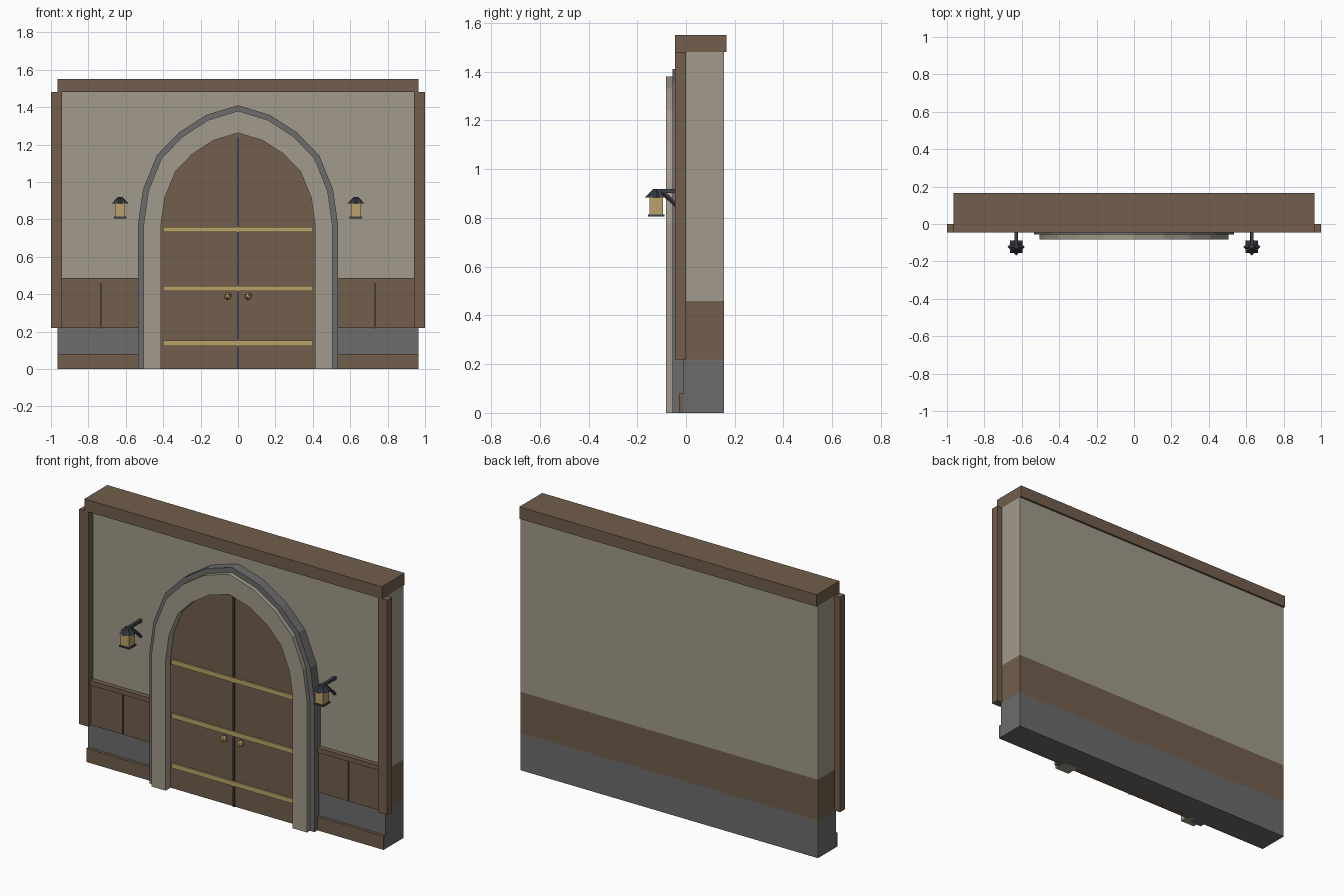
import bpy, bmesh, math
from mathutils import Vector

if "Cube" in bpy.data.objects:
    bpy.data.objects.remove(bpy.data.objects["Cube"])


def material(name, r, g, b):
    """Flat material from 0-255 display values."""
    lin = [((c / 255 + 0.055) / 1.055) ** 2.4 for c in (r, g, b)]
    m = bpy.data.materials.new(name)
    m.diffuse_color = (*lin, 1)
    m.use_nodes = True
    m.node_tree.nodes["Principled BSDF"].inputs["Base Color"].default_value = m.diffuse_color
    return m


WOOD = material("brown_wood", 114, 94, 76)
PLASTER = material("warm_plaster", 161, 155, 139)
STONE = material("grey_stone", 108, 108, 108)
BRASS = material("brass", 186, 162, 106)
IRON = material("dark_iron", 62, 65, 74)


def finish(name, bm, mat):
    bmesh.ops.recalc_face_normals(bm, faces=bm.faces)
    me = bpy.data.meshes.new(name)
    bm.to_mesh(me)
    bm.free()
    me.materials.append(mat)
    ob = bpy.data.objects.new(name, me)
    bpy.context.collection.objects.link(ob)
    return ob


def box(name, mat, x0, x1, y0, y1, z0, z1):
    bm = bmesh.new()
    bmesh.ops.create_cube(bm, size=1)
    for v in bm.verts:
        v.co = ((x0 + x1) / 2 + v.co.x * (x1 - x0),
                (y0 + y1) / 2 + v.co.y * (y1 - y0),
                (z0 + z1) / 2 + v.co.z * (z1 - z0))
    return finish(name, bm, mat)


def sided_box(name, mat, side, x0, x1, *yz):
    a, b = sorted((side * x0, side * x1))
    return box(name, mat, a, b, *yz)


def cone(name, mat, loc, sides, r0, r1, h, turn=0.0, tilt=0.0):
    bm = bmesh.new()
    bmesh.ops.create_cone(bm, cap_ends=True, segments=sides, radius1=r0, radius2=r1, depth=h)
    ob = finish(name, bm, mat)
    ob.location = loc
    ob.rotation_euler = (tilt, 0, turn)
    return ob


# Pointed arch outline: half profile scaled to a half width and apex height
SPRING = 0.77
HALF = [(1, 0), (0.95, 0.295), (0.81, 0.583), (0.59, 0.772), (0.32, 0.918), (0, 1)]


def arch(w, top):
    right = [(w, 0)] + [(w * x, SPRING + (top - SPRING) * z) for x, z in HALF]
    return right + [(-x, z) for x, z in reversed(right[:-1])]


def extrude_y(name, mat, bm, faces, depth):
    new = bmesh.ops.extrude_face_region(bm, geom=faces)["geom"]
    verts = [g for g in new if isinstance(g, bmesh.types.BMVert)]
    bmesh.ops.translate(bm, verts=verts, vec=(0, depth, 0))
    return finish(name, bm, mat)


def arch_ring(name, mat, outer, inner, y0, y1):
    bm = bmesh.new()
    a = [bm.verts.new((x, y0, z)) for x, z in outer]
    b = [bm.verts.new((x, y0, z)) for x, z in inner]
    faces = [bm.faces.new((a[i], a[i + 1], b[i + 1], b[i])) for i in range(len(a) - 1)]
    return extrude_y(name, mat, bm, faces, y1 - y0)


# Wall in three height bands
box("stone_base", STONE, -0.965, 0.965, -0.011, 0.155, 0, 0.22)
box("wall_lower", WOOD, -0.965, 0.965, 0, 0.155, 0.22, 0.46)
box("wall_plaster", PLASTER, -0.965, 0.965, 0, 0.155, 0.46, 1.48)
box("top_beam", WOOD, -0.965, 0.965, -0.045, 0.167, 1.48, 1.55)

# Posts, skirting and panelling on both sides of the door
for s, tag in ((-1, "left"), (1, "right")):
    sided_box("post_" + tag, WOOD, s, 0.94, 1.0, -0.045, 0, 0.22, 1.48)
    sided_box("skirting_" + tag, WOOD, s, 0.5, 0.965, -0.028, 0, 0, 0.08)
    sided_box("inner_panel_" + tag, WOOD, s, 0.48, 0.729, -0.02, 0, 0.22, 0.457)
    sided_box("outer_panel_" + tag, WOOD, s, 0.735, 0.945, -0.02, 0, 0.22, 0.457)
    sided_box("panel_rail_" + tag, WOOD, s, 0.48, 0.945, -0.028, 0, 0.457, 0.485)

# Door surround
arch_ring("outer_arch", STONE, arch(0.535, 1.41), arch(0.45, 1.30), -0.056, 0)
arch_ring("inner_arch", PLASTER, arch(0.505, 1.38), arch(0.412, 1.262), -0.082, 0)

# Door leaf
bm = bmesh.new()
leaf = bm.faces.new([bm.verts.new((x, -0.036, z)) for x, z in arch(0.43, 1.28)])
extrude_y("door", WOOD, bm, [leaf], 0.036)
box("door_seam", IRON, -0.005, 0.005, -0.042, -0.03, 0, 1.24)
for i, z in enumerate((0.137, 0.43, 0.745)):
    box(f"door_strap_{i}", BRASS, -0.4, 0.4, -0.046, -0.03, z - 0.014, z + 0.014)
for s in (-1, 1):
    bm = bmesh.new()
    bmesh.ops.create_icosphere(bm, subdivisions=1, radius=0.021)
    finish("door_knob", bm, BRASS).location = (s * 0.054, -0.055, 0.39)

# Wall lanterns
Q = math.pi / 4
for s in (-1, 1):
    x, y = s * 0.63, -0.122
    box("lantern_base", IRON, x - 0.033, x + 0.033, y - 0.033, y + 0.033, 0.805, 0.814)
    box("lantern_glass", BRASS, x - 0.027, x + 0.027, y - 0.027, y + 0.027, 0.814, 0.89)
    for turn in (0, Q):
        cone("lantern_roof", IRON, (x, y, 0.902), 4, 0.046, 0.012, 0.035, turn)
    box("lantern_arm", IRON, x - 0.008, x + 0.008, y, 0, 0.902, 0.918)
    a, b = Vector((x, -0.1, 0.908)), Vector((x, 0, 0.815))
    d = b - a
    strut = cone("lantern_strut", IRON, (a + b) / 2, 4, 0.009, 0.009, d.length)
    strut.rotation_euler = d.to_track_quat('Z', 'Y').to_euler()
